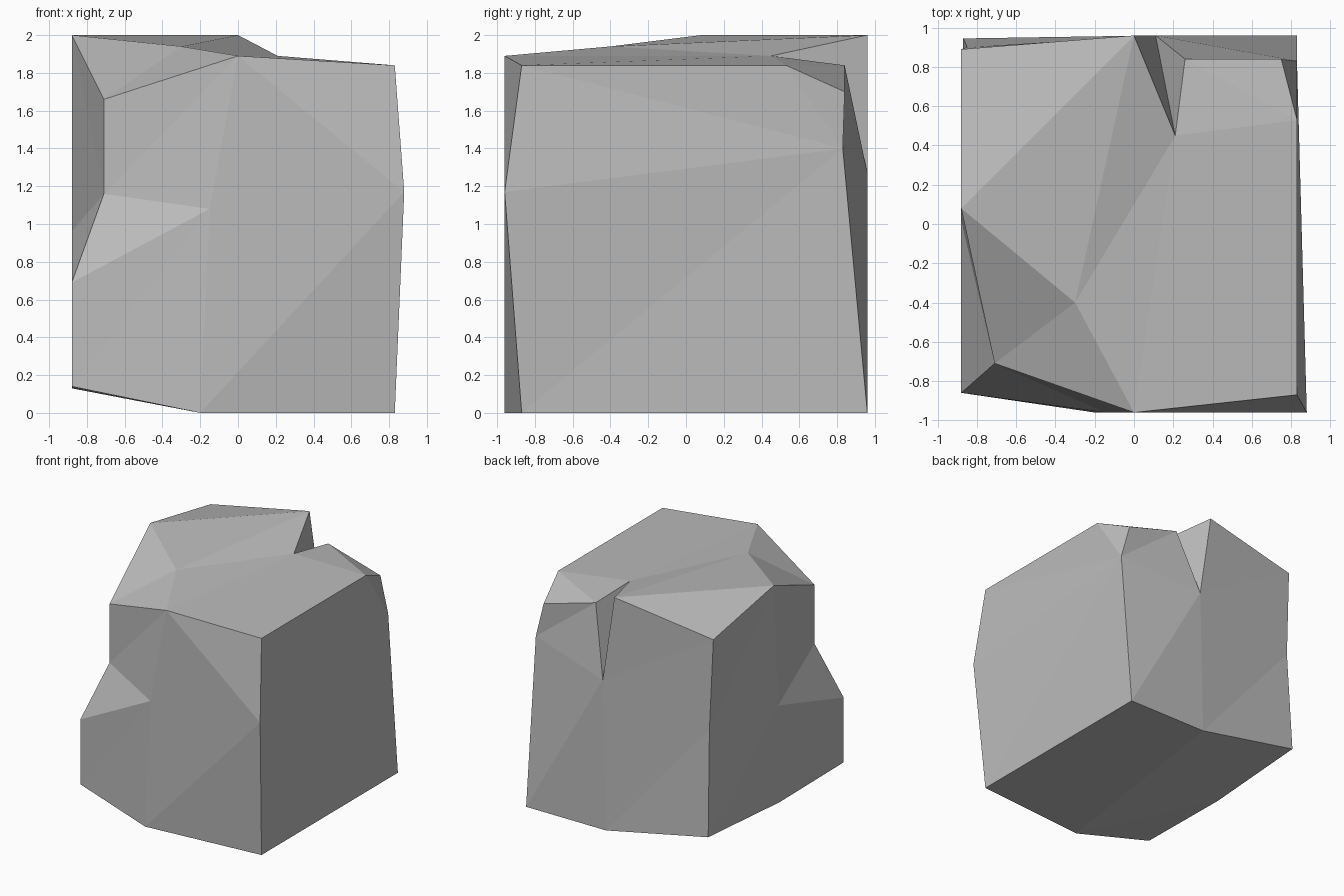
import bpy
import bmesh

default = bpy.data.objects.get("Cube")
if default:
    bpy.data.objects.remove(default, do_unlink=True)

stone = bpy.data.materials.new("stone grey")
stone.use_nodes = True
stone.diffuse_color = (0.5, 0.5, 0.5, 1)
stone.node_tree.nodes["Principled BSDF"].inputs["Base Color"].default_value = (0.5, 0.5, 0.5, 1)

bm = bmesh.new()


def point(x, y, z):
    return bm.verts.new((x, y, z))


def fan(hub, rim, closed=False):
    """Triangles from a hub point to each pair of neighbouring rim points."""
    pairs = list(zip(rim, rim[1:]))
    if closed:
        pairs.append((rim[-1], rim[0]))
    for a, b in pairs:
        bm.faces.new((hub, a, b))


def band(upper, lower):
    """Closed faceted band between two rings of equal length."""
    for i in range(len(upper)):
        j = (i + 1) % len(upper)
        bm.faces.new((upper[i], lower[i], upper[j]))
        bm.faces.new((lower[i], lower[j], upper[j]))


# Base outline
base_ring = [
    point(0.83, -0.87, 0),
    point(0.83, 0.96, 0),
    point(0.08, 0.96, 0),
    point(-0.87, 0.945, 0.19),
    point(-0.88, 0, 0.13),
    point(-0.88, -0.86, 0.14),
    point(-0.2, -0.96, 0),
]

# Waist outline, in the same order as the base
waist_front_right = point(0.88, -0.96, 1.17)
waist_back_right = point(0.83, 0.83, 1.4)
waist_back = point(0.11, 0.96, 1.27)
waist_back_left = point(-0.85, 0.9, 1.08)
waist_left = point(-0.88, 0.02, 0.96)
waist_front_left = point(-0.88, -0.86, 0.69)
waist_front = point(-0.15, -0.96, 1.08)
waist_ring = [waist_front_right, waist_back_right, waist_back, waist_back_left,
              waist_left, waist_front_left, waist_front]

# Crown outline
top_front_right = point(0.83, -0.87, 1.84)
top_right = point(0.83, 0.53, 1.84)
top_back_right = point(0.75, 0.84, 1.7)
notch_right = point(0.26, 0.84, 1.84)
notch_left = point(0, 0.96, 2)
top_back_left = point(-0.88, 0.89, 1.85)
top_left = point(-0.88, 0.08, 2)
top_front_left = point(-0.71, -0.71, 1.66)
top_front = point(0, -0.96, 1.89)

# Inner points: top dent, notch bottom and front left ledge
dent = point(-0.3, -0.4, 1.94)
notch = point(0.21, 0.45, 1.89)
ledge = point(-0.71, -0.71, 1.16)

# Underside and lower sides
fan(base_ring[-1], base_ring[:-1])
band(waist_ring, base_ring)

# Upper sides and top
fan(dent, [top_left, top_front_left, top_front, notch, notch_left], closed=True)
fan(notch, [top_front, top_front_right, top_right, notch_right, waist_back, notch_left])
fan(ledge, [waist_front, waist_front_left, waist_left, top_left,
            top_front_left, top_front], closed=True)
fan(waist_back_right, [waist_front_right, top_front_right, top_right,
                       top_back_right, notch_right, waist_back])
fan(notch_right, [top_back_right, top_right])
fan(top_left, [notch_left, top_back_left, waist_back_left, waist_left])
fan(top_back_left, [notch_left, waist_back, waist_back_left])
fan(top_front, [top_front_right, waist_front_right, waist_front])

bmesh.ops.recalc_face_normals(bm, faces=bm.faces[:])
mesh = bpy.data.meshes.new("boulder")
bm.to_mesh(mesh)
bm.free()
mesh.materials.append(stone)
boulder = bpy.data.objects.new("boulder", mesh)
bpy.context.scene.collection.objects.link(boulder)
